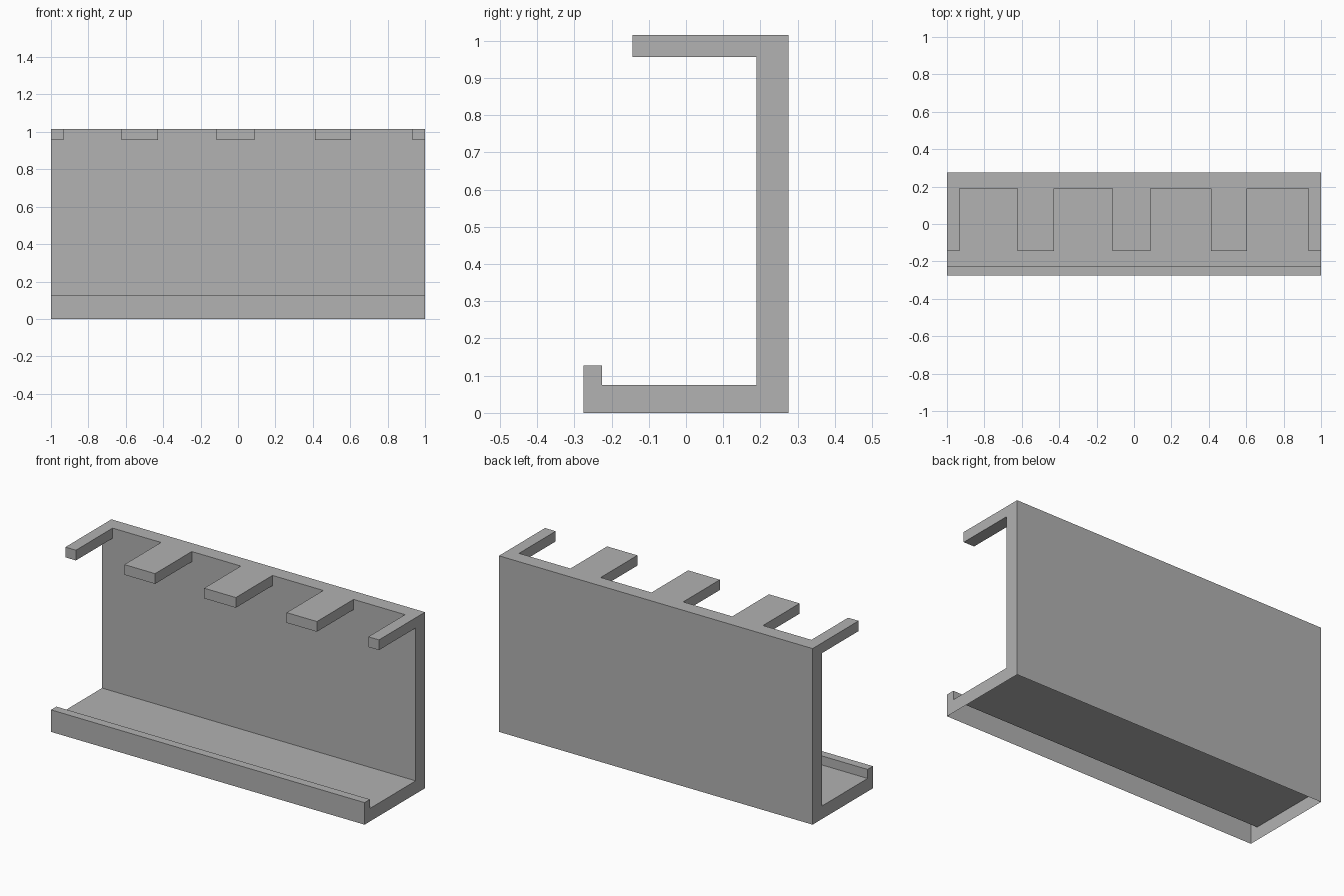
import bpy
import bmesh

default = bpy.data.objects.get("Cube")
if default:
    bpy.data.objects.remove(default, do_unlink=True)

# Single plain grey
grey = bpy.data.materials.new("plain_grey")
grey.use_nodes = True
colour = (0.445, 0.445, 0.445, 1)
grey.diffuse_color = colour
grey.node_tree.nodes["Principled BSDF"].inputs["Base Color"].default_value = colour

FRONT, BACK, WALL = -0.275, 0.275, 0.19
TOP, PRONG_BOTTOM, PRONG_FRONT = 1.015, 0.956, -0.144
SHELF, LIP_TOP, LIP_BACK = 0.075, 0.127, -0.226


def extrude_profile(name, profile, x0, x1, unwanted):
    """Extrude a (y, z) outline along x, then drop the faces that are left open."""
    bm = bmesh.new()
    face = bm.faces.new([bm.verts.new((x0, y, z)) for y, z in profile])
    ext = bmesh.ops.extrude_face_region(bm, geom=[face], use_keep_orig=True)
    verts = [v for v in ext["geom"] if isinstance(v, bmesh.types.BMVert)]
    bmesh.ops.translate(bm, verts=verts, vec=(x1 - x0, 0, 0))
    bmesh.ops.recalc_face_normals(bm, faces=bm.faces[:])
    doomed = [f for f in bm.faces if unwanted(f.calc_center_median())]
    bmesh.ops.delete(bm, geom=doomed, context='FACES')
    mesh = bpy.data.meshes.new(name)
    bm.to_mesh(mesh)
    bm.free()
    mesh.materials.append(grey)
    obj = bpy.data.objects.new(name, mesh)
    bpy.context.collection.objects.link(obj)
    return obj


# Back wall, shelf and front lip: one hollow shell, open underneath
body = [(FRONT, 0), (BACK, 0), (BACK, TOP), (WALL, TOP),
        (WALL, SHELF), (LIP_BACK, SHELF), (LIP_BACK, LIP_TOP), (FRONT, LIP_TOP)]
extrude_profile("wall_and_shelf", body, -1, 1, lambda c: c.z < 0.001)

# Prongs reaching forward from the top of the wall, open where they join it
prong = [(PRONG_FRONT, PRONG_BOTTOM), (WALL, PRONG_BOTTOM),
         (WALL, TOP), (PRONG_FRONT, TOP)]
spans = {
    "right_end_prong": (-1, -0.933),
    "right_prong": (-0.624, -0.428),
    "middle_prong": (-0.115, 0.087),
    "left_prong": (0.411, 0.604),
    "left_end_prong": (0.932, 1),
}
for name, (x0, x1) in spans.items():
    extrude_profile(name, prong, x0, x1, lambda c: c.y > WALL - 0.001)
